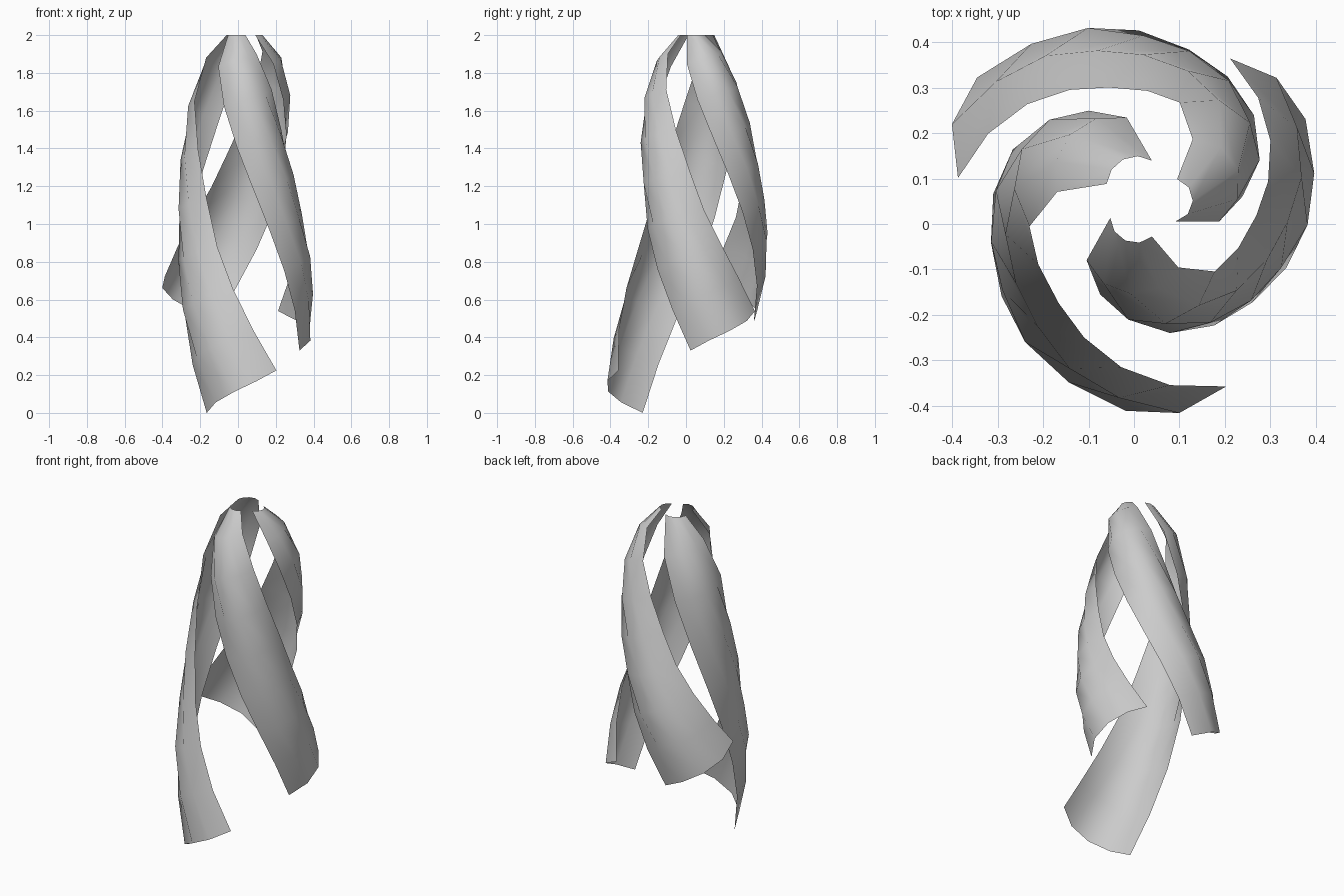
import bpy
from math import radians, sin, cos

if "Cube" in bpy.data.objects:
    bpy.data.objects.remove(bpy.data.objects["Cube"])

# Rows from tip to hem of the longest blade: (angle in degrees, radius, height)
TRAILING = [(84, .09, 2), (104, .19, 1.80), (123, .238, 1.55), (142, .271, 1.29), (160, .295, 1.03),
            (178, .312, .77), (197, .324, .51), (216, .334, .255), (235, .341, 0)]
LEADING = [(157, .098, 2), (174, .20, 1.88), (192, .266, 1.65), (210, .278, 1.39), (229, .298, 1.13),
           (245, .331, .88), (261, .37, .66), (277, .408, .44), (293, .443, .225)]
RIDGE_RADIUS = [.107, .225, .30, .335, .356, .375, .411, .435, .464]
CENTRE = (.03, .05)
ACROSS = 4


def lerp(pair, t):
    return pair[0] + (pair[1] - pair[0]) * t


def curved(a, m, b, t):
    """Quadratic through a, m, b at t = 0, 0.5, 1."""
    return a * (1 - t) * (1 - 2 * t) + m * 4 * t * (1 - t) + b * t * (2 * t - 1)


def blade(name, turn, trail, ridge, lead, drop_trail=1, drop_lead=1, twist=0):
    """Twisted, cupped sheet; trail/ridge/lead are (tip, hem) radius factors."""
    verts, faces = [], []
    rows = len(TRAILING)
    for i, (e1, e2, rm) in enumerate(zip(TRAILING, LEADING, RIDGE_RADIUS)):
        s = i / (rows - 1)
        z1 = 2 - (2 - e1[2]) * drop_trail
        z2 = 2 - (2 - e2[2]) * drop_lead
        for j in range(ACROSS + 1):
            t = j / ACROSS
            a = radians(lerp((e1[0], e2[0] + twist * s), t) + turn)
            r = curved(e1[1] * lerp(trail, s), rm * lerp(ridge, s), e2[1] * lerp(lead, s), t)
            verts.append((CENTRE[0] + r * cos(a), CENTRE[1] + r * sin(a), lerp((z1, z2), t)))
    w = ACROSS + 1
    for i in range(rows - 1):
        for j in range(ACROSS):
            k = i * w + j
            faces.append((k, k + w, k + w + 1, k + 1))
    mesh = bpy.data.meshes.new(name)
    mesh.from_pydata(verts, [], faces)
    mesh.shade_smooth()
    obj = bpy.data.objects.new(name, mesh)
    bpy.context.collection.objects.link(obj)


# Three blades around one axis, each a different length and flare
blade("long_blade", 0, (1, 1), (1, 1), (1, 1))
blade("short_blade", -120, (.84, 1), (.93, 1), (.83, .95), .76, .72)
blade("middle_blade", 120, (1, .87), (.93, .845), (.80, .82), .835, .823, 7)
